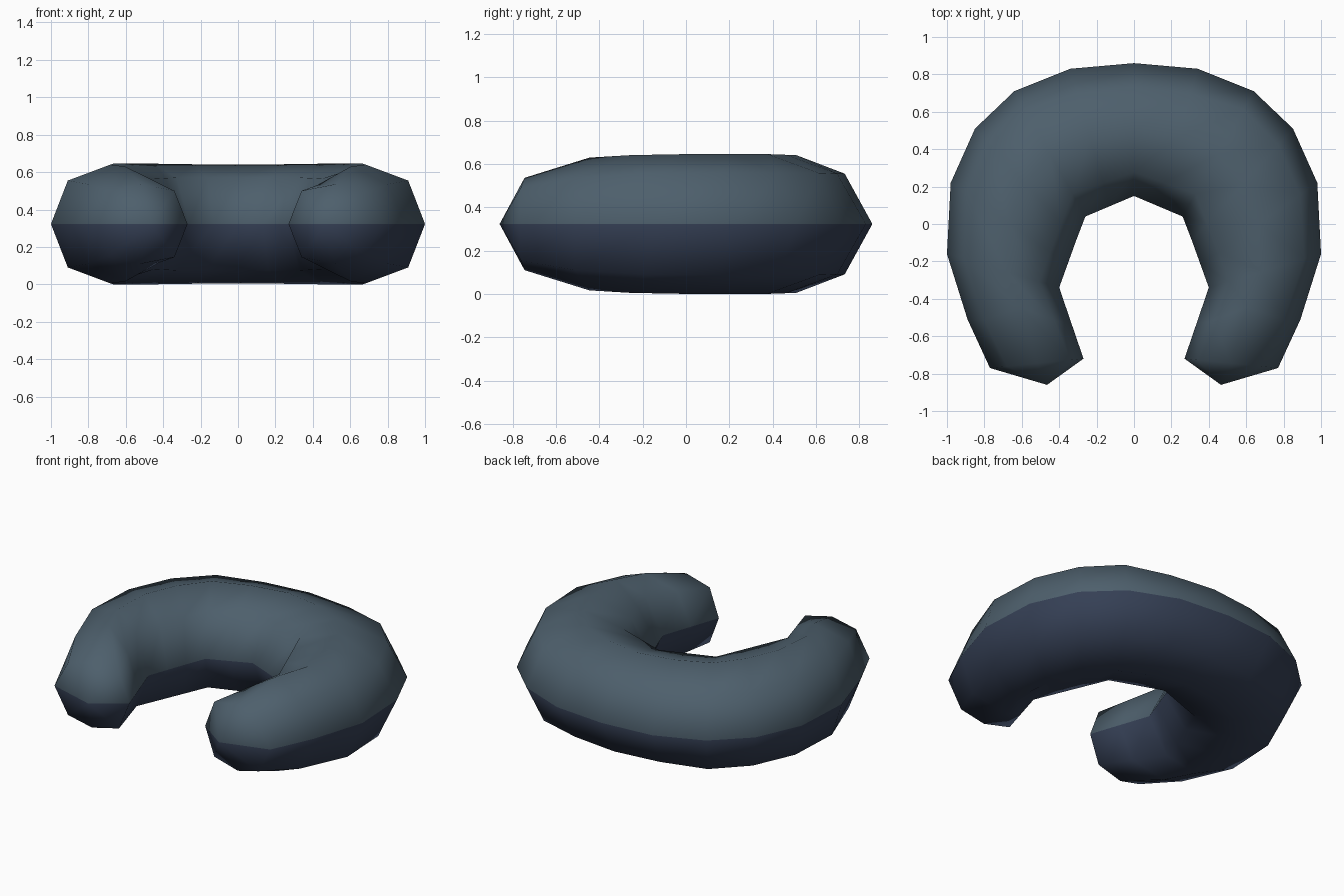
import bpy, bmesh
from mathutils import Vector

if "Cube" in bpy.data.objects:
    bpy.data.objects.remove(bpy.data.objects["Cube"])

ZC, H = 0.3225, 0.3225

# inner / outer outline points of each cross-section (right half, back to front)
sections = [
    ((0.00, 0.15), (0.00, 0.86)),
    ((0.13, 0.095), (0.34, 0.83)),
    ((0.26, 0.04), (0.64, 0.71)),
    ((0.31, -0.09), (0.85, 0.51)),
    ((0.355, -0.215), (0.98, 0.22)),
    ((0.40, -0.34), (1.00, -0.16)),
    ((0.335, -0.53), (0.89, -0.51)),
    ((0.27, -0.72), (0.77, -0.77)),
]
# upper half of each cross-section: (fraction from inner to outer, height)
back = [(0.18, 0.77), (0.5, 0.99), (0.82, 0.72)]
body = [(0.18, 0.77), (0.5, 1.0), (0.855, 0.73)]
arm = [(0.18, 0.74), (0.47, 0.985), (0.85, 0.72)]
near_end = [(0.16, 0.65), (0.48, 0.95), (0.84, 0.66)]
end = [(0.14, 0.55), (0.5, 0.66), (0.82, 0.52)]
profiles = [back, back, body, body, body, arm, near_end, end]


def half_section(i):
    """Equator and upper points of a section, heights relative to the equator."""
    a, b = (Vector((*p, 0)) for p in sections[i])
    pts = [a.lerp(b, f) + Vector((0, 0, H * h)) for f, h in [(0, 0)] + profiles[i] + [(1, 0)]]
    if i == 6:
        pts[2].y += 0.075
    return pts


halves = [half_section(i) for i in range(8)]
# the inner wall is faceted: in-between sections lie on straight lines
for i, lo, hi, t in ((1, 0, 2, 0.5), (3, 2, 5, 1 / 3), (4, 2, 5, 2 / 3), (6, 5, 7, 0.5)):
    halves[i][1] = halves[lo][1].lerp(halves[hi][1], t)


def ring(bm, i, side):
    pts = halves[i] + [p * 1 - Vector((0, 0, 2 * p.z)) for p in halves[i][3:0:-1]]
    return [bm.verts.new((side * p.x, p.y, ZC + p.z)) for p in pts]


bm = bmesh.new()
# left tip to right tip, sharing the centre section
rings = [ring(bm, i, -1) for i in range(7, 0, -1)] + [ring(bm, i, 1) for i in range(8)]

# tube skin
for a, b in zip(rings, rings[1:]):
    for k in range(8):
        n = (k + 1) % 8
        bm.faces.new((a[k], a[n], b[n], b[k]))

# pointed rounded ends
for r, side in ((rings[0], -1), (rings[-1], 1)):
    tip = bm.verts.new((side * 0.465, -0.86, ZC))
    for k in range(8):
        bm.faces.new((r[k], r[(k + 1) % 8], tip))

# smooth shading, lower half in the second colour
bmesh.ops.recalc_face_normals(bm, faces=bm.faces)
for f in bm.faces:
    f.smooth = True
    f.material_index = 1 if f.calc_center_median().z < ZC else 0
mesh = bpy.data.meshes.new("neck_pillow")
bm.to_mesh(mesh)
bm.free()
pillow = bpy.data.objects.new("neck_pillow", mesh)
bpy.context.collection.objects.link(pillow)

# slate upper fabric, navy lower fabric
for name, color in (("slate_fabric", (0.075, 0.115, 0.15, 1)),
                    ("navy_fabric", (0.035, 0.05, 0.09, 1))):
    mat = bpy.data.materials.new(name)
    mat.diffuse_color = color
    mat.use_nodes = True
    mat.node_tree.nodes["Principled BSDF"].inputs["Base Color"].default_value = mat.diffuse_color
    mesh.materials.append(mat)
